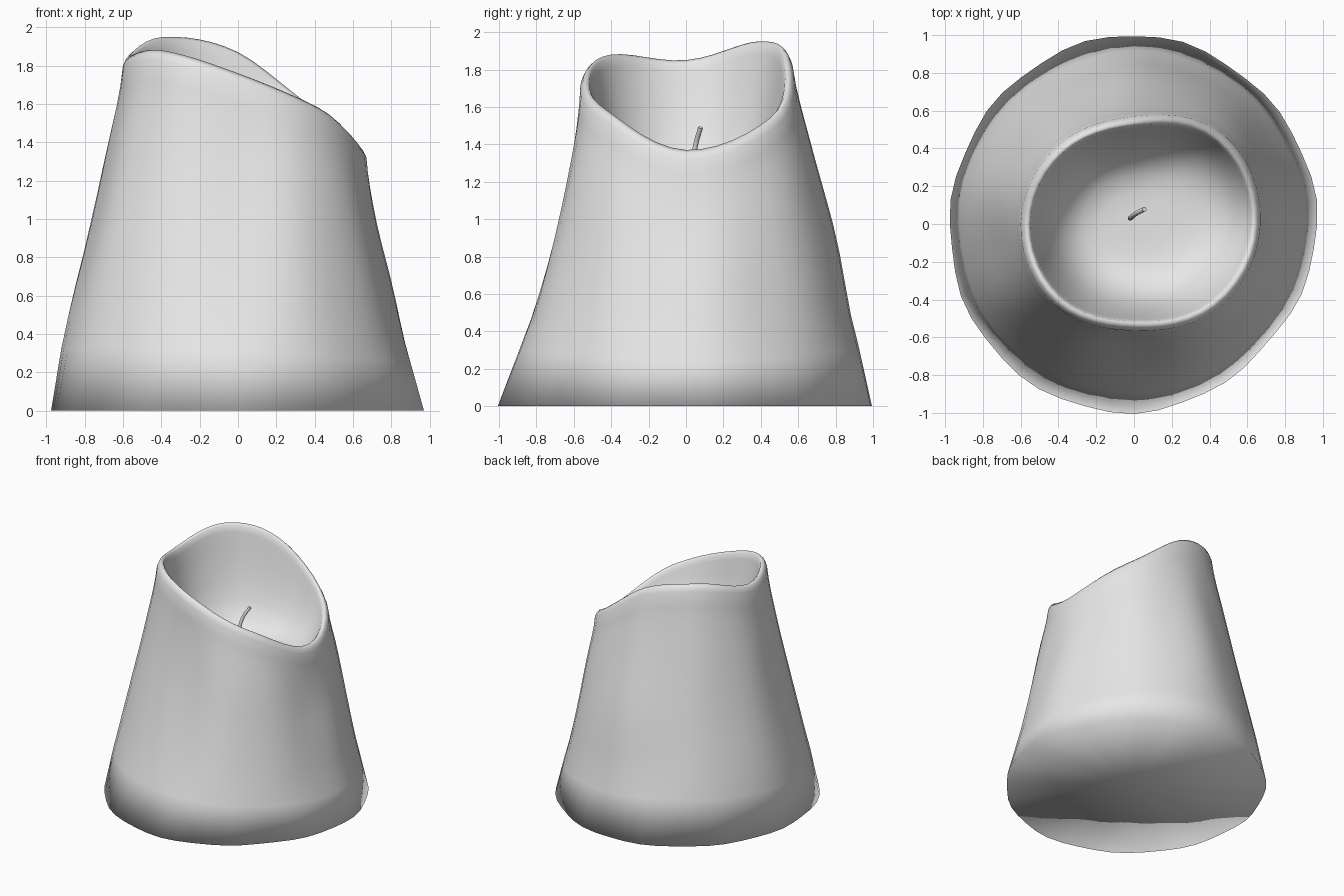
import bpy
import bmesh
import math

SEGMENTS = 48
FLOOR = 1.16

# Compass directions, counter-clockwise from +x: rim height, then wall radii from foot to rim
RIM_HEIGHT = [1.37, 1.54, 1.87, 1.95, 1.85, 1.88, 1.76, 1.58]
WALL = [
    [.97, .87, .79, .71, .67],
    [.97, .89, .82, .75, .67],
    [1.0, .88, .79, .67, .57],
    [.98, .88, .77, .67, .58],
    [.975, .90, .79, .69, .60],
    [1.0, .88, .77, .67, .60],
    [1.0, .85, .72, .62, .565],
    [.95, .86, .78, .71, .63],
]


def spline(a, b, c, d, f):
    return b + f * ((c - a) + f * (2*a - 5*b + 4*c - d + f * (3*(b - c) + d - a))) / 2


def around(values, angle):
    """Smooth closed interpolation by direction."""
    u = angle / math.tau * len(values)
    i = math.floor(u)
    return spline(*(values[(i + k) % len(values)] for k in (-1, 0, 1, 2)), u - i)


def along(values, t):
    """Smooth open interpolation from foot to rim."""
    last = len(values) - 1
    i = min(int(t * last), last - 1)
    pts = [values[min(max(i + k, 0), last)] for k in (-1, 0, 1, 2)]
    return spline(*pts, t * last - i)


def outline(angle):
    """Radius and height pairs from the foot, over the lip, down into the bowl."""
    height = around(RIM_HEIGHT, angle)
    column = [around([w[k] for w in WALL], angle) for k in range(5)]
    points = []
    for t in (0, .18, .27, .36, .45, .54, .63, .72, .81, .88, .94, 1):
        # Soft vertical drips, fading out at the foot and the rim
        drip = .009 * math.sin(5 * angle + 1) + .007 * math.sin(9 * angle)
        r = along(column, t) + drip * math.sin(math.pi * t)
        if t == 0:
            r += .006 * math.sin(11 * angle)
        points.append((r, t * (height - .05)))
    # Rounded lip
    rim = column[-1]
    points += [(rim - .015, height - .018), (rim - .035, height), (rim - .05, height - .015)]
    # Hollow melted bowl
    inner = rim - .055
    for s in (.99, .96, .92, .86, .78, .66, .5, .32, .15):
        points.append((inner * s, FLOOR + (height - .03 - FLOOR) * s ** 5))
    return points


def make_material(name, color):
    mat = bpy.data.materials.new(name)
    mat.use_nodes = True
    mat.diffuse_color = color
    mat.node_tree.nodes["Principled BSDF"].inputs["Base Color"].default_value = color
    return mat


def build_candle(mat):
    bm = bmesh.new()
    columns = []
    for i in range(SEGMENTS):
        a = math.tau * i / SEGMENTS
        columns.append([bm.verts.new((r * math.cos(a), r * math.sin(a), z))
                        for r, z in outline(a)])
    bottom = bm.verts.new((0, 0, 0))
    bowl = bm.verts.new((0, 0, FLOOR))
    for i, col in enumerate(columns):
        nxt = columns[(i + 1) % SEGMENTS]
        for k in range(len(col) - 1):
            bm.faces.new((col[k], nxt[k], nxt[k + 1], col[k + 1]))
        bm.faces.new((bottom, nxt[0], col[0]))
        bm.faces.new((bowl, col[-1], nxt[-1]))
    # Softly blended all over, including the foot edge
    for face in bm.faces:
        face.smooth = True
    mesh = bpy.data.meshes.new("candle_body")
    bm.to_mesh(mesh)
    bm.free()
    mesh.materials.append(mat)
    bpy.context.collection.objects.link(bpy.data.objects.new("candle_body", mesh))


def build_wick(mat):
    curve = bpy.data.curves.new("wick", "CURVE")
    curve.dimensions = "3D"
    curve.bevel_depth = .013
    curve.bevel_resolution = 2
    curve.use_fill_caps = True
    path = [(-.02, .03, FLOOR - .04), (-.015, .035, 1.3), (.01, .055, 1.41), (.055, .078, 1.49)]
    line = curve.splines.new("BEZIER")
    line.bezier_points.add(len(path) - 1)
    for point, co in zip(line.bezier_points, path):
        point.co = co
        point.handle_left_type = point.handle_right_type = "AUTO"
    curve.materials.append(mat)
    bpy.context.collection.objects.link(bpy.data.objects.new("wick", curve))


cube = bpy.data.objects.get("Cube")
if cube:
    bpy.data.objects.remove(cube, do_unlink=True)

wax = make_material("pale_grey_wax", (.8, .8, .8, 1))
build_candle(wax)
build_wick(wax)
